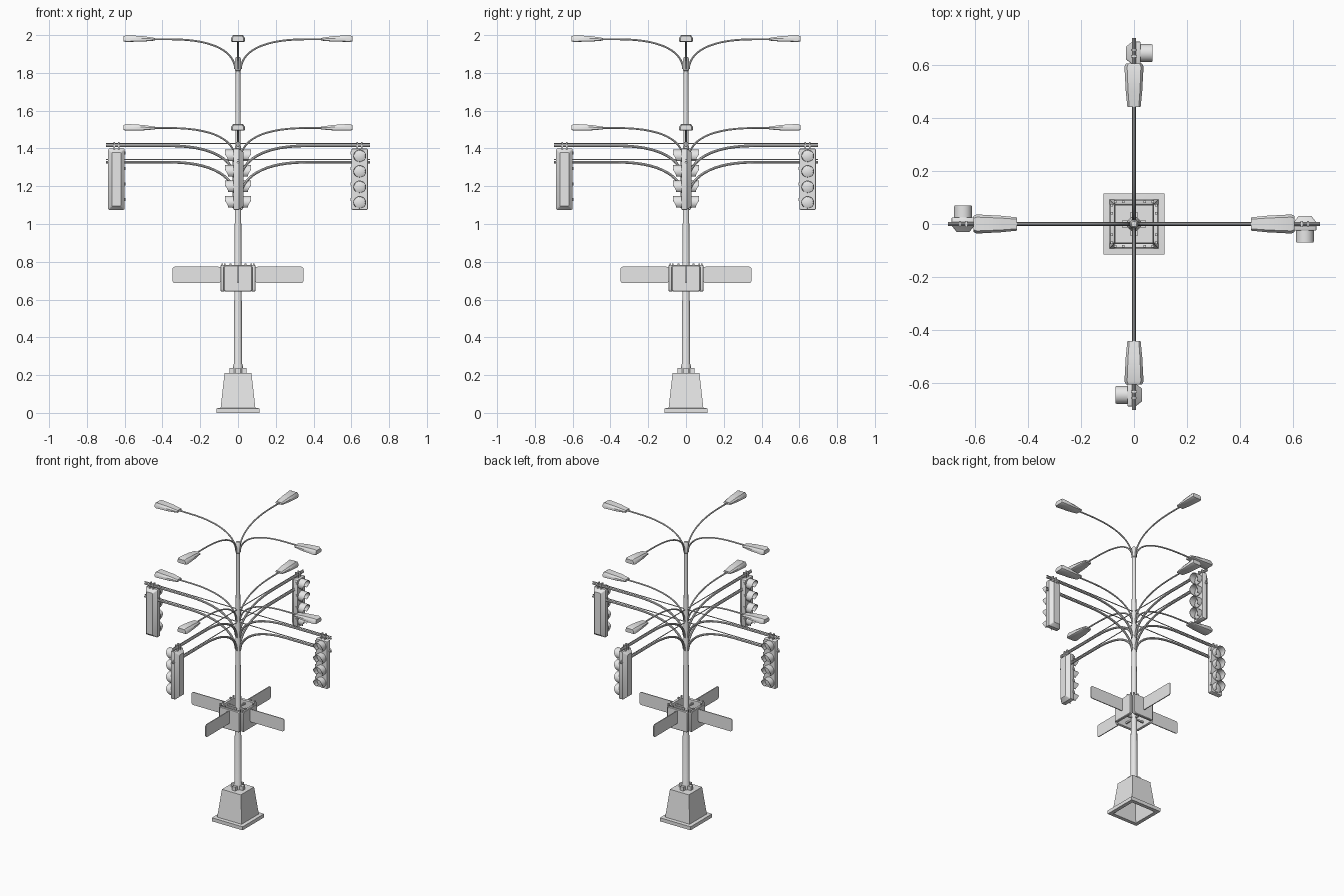
import bpy, bmesh, math
from mathutils import Vector, Matrix

cube = bpy.data.objects.get("Cube")
if cube:
    bpy.data.objects.remove(cube, do_unlink=True)

grey = bpy.data.materials.new("light_grey")
grey.use_nodes = True
grey.diffuse_color = (0.8, 0.8, 0.8, 1)
grey.node_tree.nodes["Principled BSDF"].inputs["Base Color"].default_value = (0.8, 0.8, 0.8, 1)


def place(name, mesh, turns=1):
    """Link the mesh, repeated around the pole in quarter turns."""
    if not mesh.materials:
        mesh.materials.append(grey)
    for k in range(turns):
        ob = bpy.data.objects.new(name if turns == 1 else f"{name}_{k + 1}", mesh)
        ob.rotation_euler.z = k * math.pi / 2
        bpy.context.collection.objects.link(ob)
        if k == 0:
            bpy.ops.object.select_all(action='DESELECT')
            ob.select_set(True)
            bpy.context.view_layer.objects.active = ob
            bpy.ops.object.shade_smooth_by_angle(angle=math.radians(35))


def finish(name, bm, turns=1):
    bmesh.ops.recalc_face_normals(bm, faces=bm.faces)
    mesh = bpy.data.meshes.new(name)
    bm.to_mesh(mesh)
    bm.free()
    place(name, mesh, turns)


def box(bm, lo, hi):
    lo, hi = Vector(lo), Vector(hi)
    size = hi - lo
    bmesh.ops.create_cube(bm, size=1, matrix=Matrix.Translation((lo + hi) / 2)
                          @ Matrix.Diagonal((*size, 1)))


def loft(bm, rings, cap=True):
    """Skin a list of equal-length point rings."""
    vs = [[bm.verts.new(p) for p in ring] for ring in rings]
    n = len(vs[0])
    for a, b in zip(vs, vs[1:]):
        for i in range(n):
            bm.faces.new((a[i], a[(i + 1) % n], b[(i + 1) % n], b[i]))
    if cap:
        bm.faces.new(vs[0])
        bm.faces.new(vs[-1])


def circle(r, z, n=20):
    return [(r * math.cos(2 * math.pi * i / n), r * math.sin(2 * math.pi * i / n), z)
            for i in range(n)]


def square(r, z):
    return [(-r, -r, z), (r, -r, z), (r, r, z), (-r, r, z)]


def rounded(w, h, r, n=5):
    """Rounded rectangle outline centred on the origin."""
    pts = []
    for q, (sx, sy) in enumerate(((1, 1), (-1, 1), (-1, -1), (1, -1))):
        for i in range(n):
            a = (q + i / (n - 1)) * math.pi / 2
            pts.append((sx * (w - r) + r * math.cos(a), sy * (h - r) + r * math.sin(a)))
    return pts


def tube(name, z0, z1, end, radius):
    """Arm that leaves the pole upwards and bends out to horizontal."""
    cu = bpy.data.curves.new(name, 'CURVE')
    cu.dimensions = '3D'
    cu.bevel_depth, cu.bevel_resolution, cu.resolution_u = radius, 2, 14
    cu.use_fill_caps = True
    sp = cu.splines.new('BEZIER')
    sp.bezier_points.add(2)
    spots = (((0.012, z0 - 0.03), (0.015, z0), (0.02, z0 + 0.09)),
             ((0.12, z1), (0.36, z1), (0.4, z1)),
             ((end - 0.05, z1), (end, z1), (end + 0.05, z1)))
    for bp, (l, c, r) in zip(sp.bezier_points, spots):
        bp.handle_left_type = bp.handle_right_type = 'FREE'
        bp.handle_left, bp.co, bp.handle_right = [(p[0], 0, p[1]) for p in (l, c, r)]
    ob = bpy.data.objects.new(name, cu)
    bpy.context.collection.objects.link(ob)
    dg = bpy.context.evaluated_depsgraph_get()
    mesh = bpy.data.meshes.new_from_object(ob.evaluated_get(dg))
    bpy.data.objects.remove(ob, do_unlink=True)
    mesh.name = name
    place(name, mesh, 4)


# Hollow pedestal with a plinth
bm = bmesh.new()
loft(bm, [square(r, z) for r, z in ((0.06, 0.2), (0.09, 0), (0.115, 0), (0.115, 0.024),
                                    (0.092, 0.026), (0.071, 0.212))])
finish("pedestal", bm)

# Foot blocks that hold the pole
bm = bmesh.new()
box(bm, (0.018, -0.013, 0.21), (0.045, 0.013, 0.238))
finish("foot_block", bm, 4)

# Tapered pole with a collar at the top
bm = bmesh.new()
loft(bm, [circle(r, z) for r, z in ((0.026, 0.21), (0.026, 0.25), (0.022, 0.26),
                                    (0.012, 1.81), (0.016, 1.815), (0.016, 1.875), (0.01, 1.885))])
finish("pole", bm)

# Panels around the pole
bm = bmesh.new()
outline = rounded(0.076, 0.07, 0.012)
loft(bm, [[(x, y * s, 0.712 + z * s) for y, z in outline]
          for x, s in ((0.074, 0.97), (0.078, 1), (0.089, 1), (0.093, 0.95))])
finish("sign_panel", bm, 4)

# Panel mounts and top clips
bm = bmesh.new()
for z in (0.665, 0.755):
    box(bm, (0.015, -0.005, z), (0.078, 0.005, z + 0.01))
for y in (-0.07, -0.04, 0.04, 0.07):
    box(bm, (0.079, y - 0.005, 0.775), (0.088, y + 0.005, 0.792))
finish("panel_mount", bm, 4)

# Thin street blades with rounded corners
bm = bmesh.new()
outline = rounded(0.129, 0.043, 0.014)
loft(bm, [[(0.219 + x, y, 0.731 + z) for x, z in outline] for y in (-0.003, 0.003)])
finish("street_blade", bm, 4)

# Arms for lamps and signals
tube("upper_lamp_arm", 1.82, 1.978, 0.46, 0.005)
tube("lower_lamp_arm", 1.35, 1.508, 0.46, 0.005)
tube("upper_signal_arm", 1.24, 1.414, 0.70, 0.007)
tube("lower_signal_arm", 1.15, 1.327, 0.70, 0.007)

# Straight tie rods above the signal arms
bm = bmesh.new()
for z in (1.427, 1.341):
    loft(bm, [[(x, a, z + b) for a, b, _ in circle(0.003, 0, 8)] for x in (0, 0.70)])
finish("tie_rod", bm, 4)

# Street lamp heads
for label, z in (("upper", 1.976), ("lower", 1.506)):
    bm = bmesh.new()
    rings = []
    for x, w, lo, hi in ((0.44, 0.025, -0.005, 0.009), (0.50, 0.031, -0.010, 0.018),
                         (0.592, 0.036, -0.012, 0.024), (0.605, 0.030, -0.009, 0.018)):
        mid = lo + (hi - lo) * 0.6
        half = ((0.85 * w, lo), (w, lo + 0.003), (w, mid), (0.72 * w, hi))
        rings.append([(x, y, z + h) for y, h in half]
                     + [(x, -y, z + h) for y, h in reversed(half)])
    loft(bm, rings)
    finish(label + "_lamp_head", bm, 4)

# Signal housing with a tapered back
SX, SZ, LIGHTS = 0.644, 1.237, (1.36, 1.278, 1.196, 1.114)
bm = bmesh.new()
loft(bm, [[(SX + x, y, SZ + z) for x, z in rounded(w, h, 0.006, 3)]
          for y, w, h in ((-0.024, 0.042, 0.16), (-0.02, 0.044, 0.162),
                          (0.005, 0.044, 0.162), (0.03, 0.024, 0.142))])
finish("signal_housing", bm, 4)

# Lenses
bm = bmesh.new()
for z in LIGHTS:
    loft(bm, [[(SX + a, y, z + b) for a, b, _ in circle(r, 0)]
              for y, r in ((-0.02, 0.032), (-0.028, 0.030), (-0.034, 0.016))])
finish("signal_lens", bm, 4)

# Hoods, open below, longer at the top
bm = bmesh.new()
STEPS = 18
for z in LIGHTS:
    rows = []
    for i in range(STEPS + 1):
        a = math.radians(-50 + 280 * i / STEPS)
        depth = 0.03 + 0.018 * min(1, max(0, math.sin(a) + 0.6))
        rows.append([bm.verts.new((SX + r * math.cos(a), y, z + r * math.sin(a)))
                     for r, y in ((0.034, -0.022), (0.034, -0.022 - depth),
                                  (0.031, -0.022 - depth), (0.031, -0.022))])
    for p, q in zip(rows, rows[1:]):
        for j in range(4):
            bm.faces.new((p[j], p[(j + 1) % 4], q[(j + 1) % 4], q[j]))
    bm.faces.new(rows[0])
    bm.faces.new(rows[-1])
finish("signal_hood", bm, 4)

# Door latches and arm clamps
bm = bmesh.new()
for z in LIGHTS:
    box(bm, (SX - 0.049, -0.026, z + 0.008), (SX - 0.04, -0.014, z + 0.024))
for x in (-0.012, 0.012):
    box(bm, (SX + x - 0.004, -0.011, 1.395), (SX + x + 0.004, 0.011, 1.434))
finish("signal_fitting", bm, 4)
